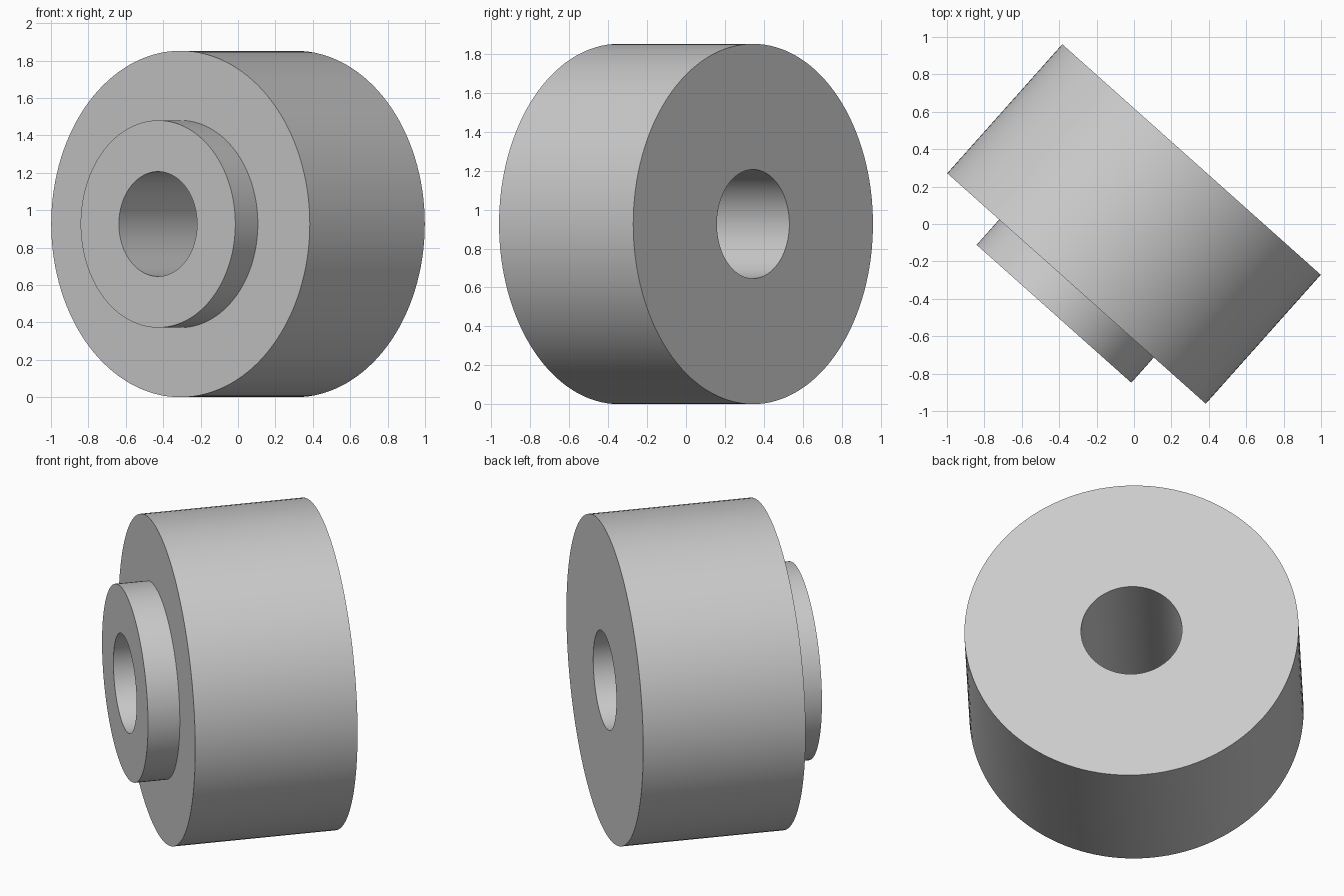
import bpy, bmesh, math
from mathutils import Matrix, Vector

if "Cube" in bpy.data.objects:
    bpy.data.objects.remove(bpy.data.objects["Cube"], do_unlink=True)

RIM_R, HUB_R, BORE_R = 0.926, 0.554, 0.28
HALF_WIDTH, HUB_END = 0.462, 0.643
SEGMENTS = 128

# Plain grey material
grey = bpy.data.materials.new("light grey")
grey.use_nodes = True
colour = (0.6, 0.6, 0.6, 1)
grey.diffuse_color = colour
grey.node_tree.nodes["Principled BSDF"].inputs["Base Color"].default_value = colour


def lathe(name, profile):
    """Spin a closed (radius, height) profile around the local z axis."""
    bm = bmesh.new()
    verts = [bm.verts.new((r, 0, h)) for r, h in profile]
    edges = [bm.edges.new((v, verts[i - 1])) for i, v in enumerate(verts)]
    bmesh.ops.spin(bm, geom=verts + edges, cent=(0, 0, 0), axis=(0, 0, 1),
                   angle=math.tau, steps=SEGMENTS, use_merge=True)
    bmesh.ops.remove_doubles(bm, verts=bm.verts[:], dist=1e-5)
    bmesh.ops.recalc_face_normals(bm, faces=bm.faces[:])
    mesh = bpy.data.meshes.new(name)
    bm.to_mesh(mesh)
    bm.free()
    mesh.materials.append(grey)
    obj = bpy.data.objects.new(name, mesh)
    bpy.context.collection.objects.link(obj)
    return obj


# Wheel with a raised hub on one side and a bore right through
wheel = lathe("wheel_with_hub", [
    (BORE_R, -HALF_WIDTH), (RIM_R, -HALF_WIDTH), (RIM_R, HALF_WIDTH),
    (HUB_R, HALF_WIDTH), (HUB_R, HUB_END), (BORE_R, HUB_END)])

# Lay the axle level, with the hub pointing to the front right
axle = Vector((-0.6655, -0.7465, 0))
wheel.matrix_world = (Matrix.Translation((0, 0, RIM_R))
                      @ axle.to_track_quat('Z', 'Y').to_matrix().to_4x4())

bpy.context.view_layer.objects.active = wheel
wheel.select_set(True)
bpy.ops.object.shade_smooth_by_angle(angle=math.radians(30))
